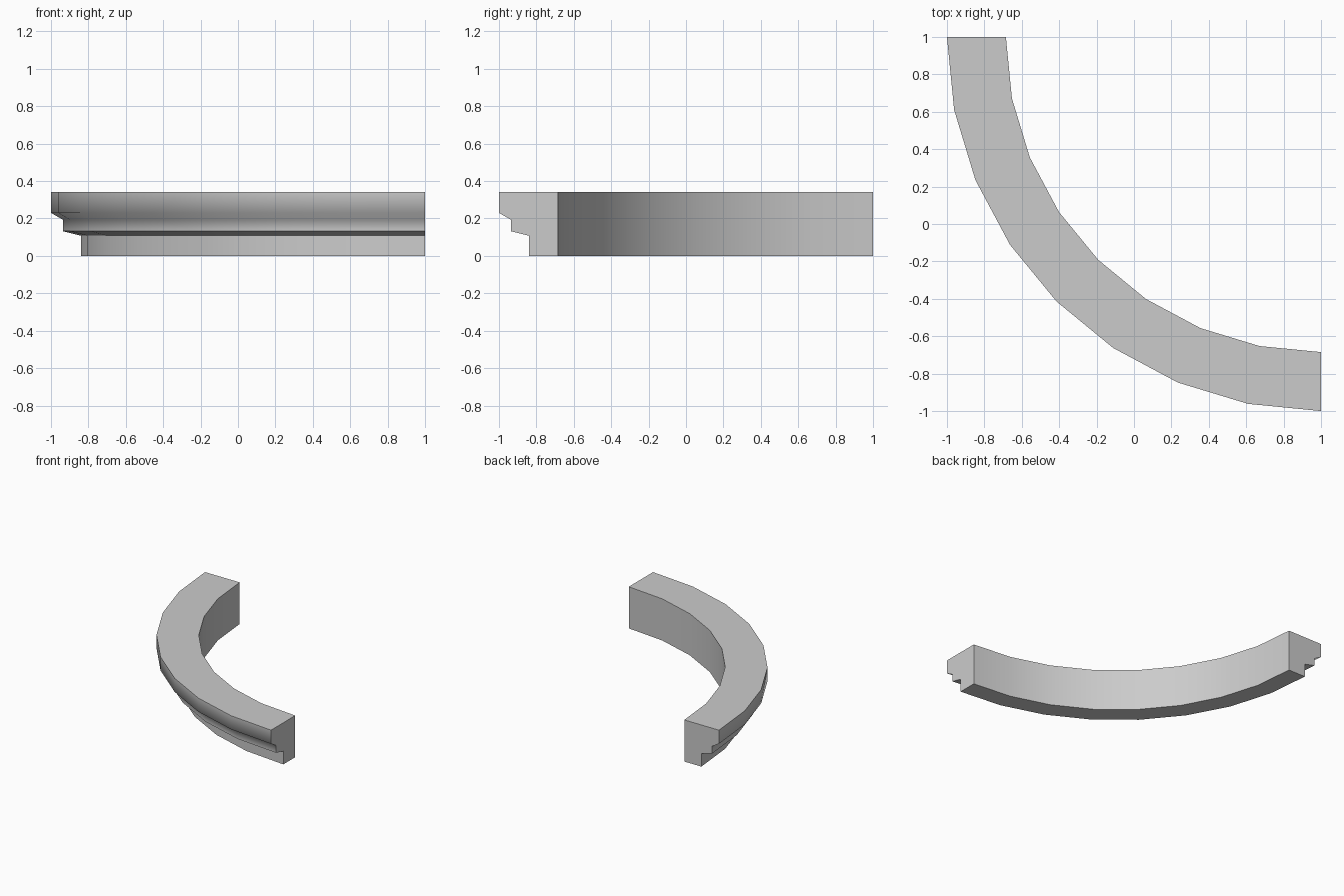
import bpy
import bmesh
import math

cube = bpy.data.objects.get("Cube")
if cube:
    bpy.data.objects.remove(cube, do_unlink=True)

# Stone material
stone = bpy.data.materials.new("grey_stone")
stone.use_nodes = True
colour = (0.6, 0.6, 0.6, 1)
stone.diffuse_color = colour
stone.node_tree.nodes["Principled BSDF"].inputs["Base Color"].default_value = colour

# Moulding cross-section as (radius, height), swept a quarter turn about (1, 1)
PROFILE = [(1.685, 0), (1.84, 0), (1.84, 0.108), (1.936, 0.132),
           (1.936, 0.193), (2, 0.23), (2, 0.342), (1.685, 0.342)]
SEGMENTS = 8

bm = bmesh.new()
rings = []
for step in range(SEGMENTS + 1):
    angle = math.pi + math.pi / 2 * step / SEGMENTS
    rings.append([bm.verts.new((1 + r * math.cos(angle), 1 + r * math.sin(angle), z))
                  for r, z in PROFILE])

# Swept walls between neighbouring sections
count = len(PROFILE)
for a, b in zip(rings, rings[1:]):
    for i in range(count):
        j = (i + 1) % count
        bm.faces.new((a[i], a[j], b[j], b[i]))

# Flat end caps
bm.faces.new(rings[0])
bm.faces.new(rings[-1][::-1])
bmesh.ops.recalc_face_normals(bm, faces=bm.faces)

mesh = bpy.data.meshes.new("curved_cornice")
bm.to_mesh(mesh)
bm.free()
mesh.materials.append(stone)
cornice = bpy.data.objects.new("curved_cornice", mesh)
bpy.context.collection.objects.link(cornice)

# Soft curve and cove, crisp step and ends
bpy.ops.object.select_all(action="DESELECT")
cornice.select_set(True)
bpy.context.view_layer.objects.active = cornice
bpy.ops.object.shade_smooth_by_angle(angle=math.radians(68))
